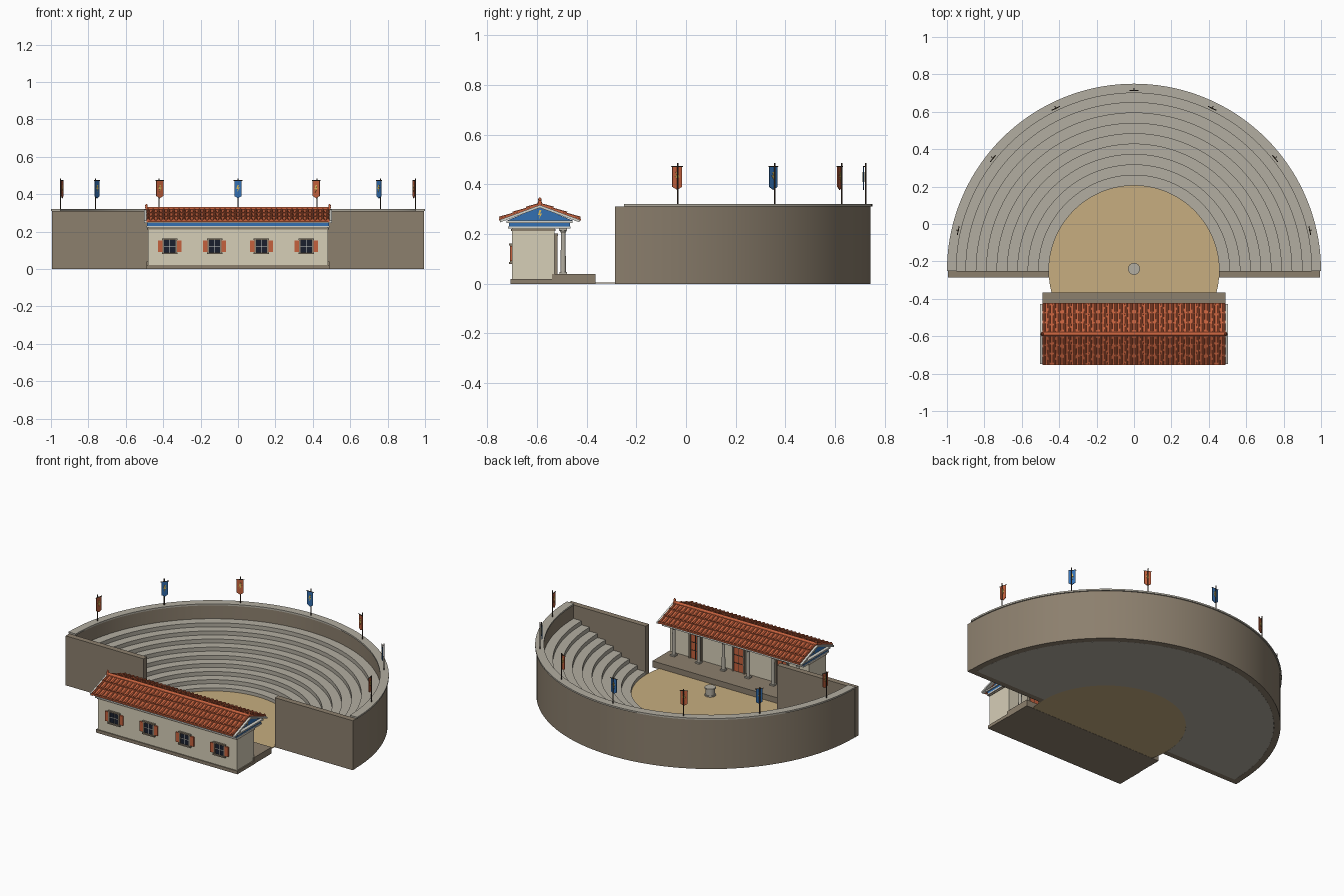
import bpy, bmesh, math
from mathutils import Matrix, Vector

if "Cube" in bpy.data.objects:
    bpy.data.objects.remove(bpy.data.objects["Cube"])

CY = -0.25      # centre of the seating arc
RY = -0.588     # ridge line of the stage building


def material(name, r, g, b):
    lin = [((c + 0.055) / 1.055) ** 2.4 for c in (r, g, b)] + [1]
    m = bpy.data.materials.new(name)
    m.use_nodes = True
    m.diffuse_color = lin
    m.node_tree.nodes["Principled BSDF"].inputs["Base Color"].default_value = lin
    return m


STONE = material("pale stone", 0.70, 0.68, 0.63)
BROWN = material("brown masonry", 0.55, 0.50, 0.43)
SAND = material("sand", 0.78, 0.68, 0.50)
CREAM = material("cream plaster", 0.84, 0.81, 0.72)
TILE = material("terracotta", 0.77, 0.38, 0.24)
BLUE = material("blue paint", 0.20, 0.44, 0.70)
GOLD = material("gold", 0.87, 0.74, 0.36)
WHITE = material("white trim", 0.83, 0.83, 0.80)
GLASS = material("dark glass", 0.10, 0.12, 0.18)
WOOD = material("dark wood", 0.27, 0.22, 0.18)


def finish(name, bm, mat, smooth=False):
    bmesh.ops.recalc_face_normals(bm, faces=bm.faces)
    me = bpy.data.meshes.new(name)
    bm.to_mesh(me)
    bm.free()
    me.materials.append(mat)
    ob = bpy.data.objects.new(name, me)
    bpy.context.collection.objects.link(ob)
    if smooth:
        bpy.ops.object.select_all(action="DESELECT")
        ob.select_set(True)
        bpy.context.view_layer.objects.active = ob
        bpy.ops.object.shade_smooth_by_angle(angle=math.radians(40))
    return ob


def box(bm, x0, x1, y0, y1, z0, z1):
    size = Matrix.Diagonal((x1 - x0, y1 - y0, z1 - z0, 1))
    mid = Matrix.Translation(((x0 + x1) / 2, (y0 + y1) / 2, (z0 + z1) / 2))
    bmesh.ops.create_cube(bm, size=1, matrix=mid @ size)


def rod(bm, a, b, r0, r1, seg=12):
    a, b = Vector(a), Vector(b)
    turn = (b - a).to_track_quat("Z", "Y").to_matrix().to_4x4()
    bmesh.ops.create_cone(bm, cap_ends=True, segments=seg, radius1=r0, radius2=r1,
                          depth=(b - a).length, matrix=Matrix.Translation((a + b) / 2) @ turn)


def prism(bm, pts, y0, y1, frame=Matrix()):
    """Outline in local x/z, extruded along local y."""
    ends = [[bm.verts.new(frame @ Vector((x, y, z))) for x, z in pts] for y in (y0, y1)]
    bm.faces.new(ends[0])
    bm.faces.new(ends[1][::-1])
    for i in range(len(pts)):
        j = (i + 1) % len(pts)
        bm.faces.new((ends[0][i], ends[1][i], ends[1][j], ends[0][j]))


def half_ring(name, profile, mat, seg=72):
    """Closed radius/height outline swept through a half circle."""
    bm = bmesh.new()
    rows = []
    for k in range(seg + 1):
        a = math.pi * k / seg
        rows.append([bm.verts.new((r * math.cos(a), CY + r * math.sin(a), z)) for r, z in profile])
    n = len(profile)
    for p, q in zip(rows, rows[1:]):
        for i in range(n):
            bm.faces.new((p[i], q[i], q[(i + 1) % n], p[(i + 1) % n]))
    bm.faces.new(rows[0])
    bm.faces.new(rows[-1][::-1])
    return finish(name, bm, mat, True)


def boxes(name, mat, dims):
    bm = bmesh.new()
    for d in dims:
        box(bm, *d)
    return finish(name, bm, mat)


# Seating: nine stepped rows
steps = [(0.455, 0)]
for i in range(9):
    r, z = 0.455 + 0.0555 * i, 0.025 * (i + 1)
    steps += [(r, z), (r + 0.0555, z)]
half_ring("seating_rows", steps + [(steps[-1][0], 0)], STONE)
half_ring("outer_wall", [(0.955, 0), (0.993, 0), (0.993, 0.31), (0.955, 0.31)], BROWN)
half_ring("wall_coping", [(0.95, 0.31), (1, 0.31), (1, 0.32), (0.95, 0.32)], STONE)
boxes("wing_walls", BROWN, [(-0.995, -0.455, -0.285, CY, 0, 0.31), (0.455, 0.995, -0.285, CY, 0, 0.31)])

# Round sand floor and altar
bm = bmesh.new()
rod(bm, (0, CY, 0.001), (0, CY, 0.005), 0.456, 0.456, 96)
finish("sand_floor", bm, SAND)
bm = bmesh.new()
rod(bm, (0, -0.24, 0.004), (0, -0.24, 0.012), 0.032, 0.032, 24)
rod(bm, (0, -0.24, 0.01), (0, -0.24, 0.048), 0.027, 0.027, 24)
rod(bm, (0, -0.24, 0.048), (0, -0.24, 0.056), 0.032, 0.032, 24)
finish("altar", bm, STONE, True)

# Stage building: platform, walls and entablature
boxes("stage_platform", BROWN, [(-0.488, 0.488, -0.54, -0.365, 0, 0.04)])
boxes("plinth", BROWN, [(-0.49, 0.49, -0.706, -0.53, 0, 0.02)])
boxes("house_walls", CREAM, [(-0.482, 0.482, -0.70, -0.53, 0.02, 0.226)])
boxes("wall_moulding", BROWN, [(-0.486, 0.486, -0.704, -0.526, 0.212, 0.22)])
boxes("architrave", WHITE, [(-0.49, 0.49, -0.716, -0.464, 0.222, 0.231)])
boxes("frieze", BLUE, [(-0.487, 0.487, -0.713, -0.467, 0.231, 0.245)])
boxes("cornice", WHITE, [(-0.495, 0.495, -0.722, -0.456, 0.245, 0.254)])

# Portico columns with bases and capitals
bm = bmesh.new()
for i in range(6):
    x, y = -0.43 + 0.172 * i, -0.494
    rod(bm, (x, y, 0.046), (x, y, 0.212), 0.011, 0.009, 16)
    rod(bm, (x, y, 0.205), (x, y, 0.215), 0.009, 0.015, 16)
    box(bm, x - 0.015, x + 0.015, y - 0.015, y + 0.015, 0.04, 0.048)
    box(bm, x - 0.016, x + 0.016, y - 0.016, y + 0.016, 0.215, 0.223)
finish("columns", bm, STONE, True)

# Stage doors
frames, leaves, rails = [], [], []
for x in (-0.3, 0, 0.3):
    frames += [(x + s * 0.038 - 0.005, x + s * 0.038 + 0.005, -0.532, -0.516, 0.04, 0.2) for s in (-1, 1)]
    frames.append((x - 0.046, x + 0.046, -0.532, -0.514, 0.192, 0.202))
    leaves.append((x - 0.034, x + 0.034, -0.532, -0.524, 0.04, 0.192))
    rails.append((x - 0.0015, x + 0.0015, -0.526, -0.522, 0.04, 0.192))
    rails += [(x - 0.033, x + 0.033, -0.526, -0.522, z, z + 0.004) for z in (0.09, 0.14)]
boxes("door_frames", BROWN, frames)
boxes("door_leaves", TILE, leaves)
boxes("door_rails", WOOD, rails)

# Street windows with shutters
frames, panes, bars, shutters = [], [], [], []
for x in (-0.365, -0.125, 0.125, 0.365):
    panes.append((x - 0.032, x + 0.032, -0.703, -0.698, 0.088, 0.155))
    frames += [(x - 0.042, x + 0.042, -0.712, -0.698, z, z + 0.008) for z in (0.08, 0.154)]
    for s in (-1, 1):
        frames.append((x + s * 0.034 - 0.004, x + s * 0.034 + 0.004, -0.709, -0.698, 0.086, 0.156))
        shutters.append((x + s * 0.05 - 0.012, x + s * 0.05 + 0.012, -0.708, -0.698, 0.092, 0.152))
    bars += [(x - 0.0015, x + 0.0015, -0.706, -0.7, 0.088, 0.155),
             (x - 0.031, x + 0.031, -0.706, -0.7, 0.12, 0.123)]
boxes("window_frames", BROWN, frames)
boxes("window_panes", GLASS, panes)
boxes("window_bars", WHITE, bars)
boxes("shutters", TILE, shutters)

# Gable roof; the gable frame turns local x to y and local y to -x
GABLE = Matrix.Translation((0, RY, 0)) @ Matrix.Rotation(math.pi / 2, 4, "Z")


def chevron(half, eave, ridge, thick):
    low = [(-half, eave), (0, ridge), (half, eave)]
    return low + [(x, z + thick) for x, z in reversed(low)]


bm = bmesh.new()
prism(bm, chevron(0.16, 0.251, 0.311, 0.010), -0.49, 0.49, GABLE)
finish("roof_slab", bm, TILE)
bm = bmesh.new()
for s in (-1, 1):
    prism(bm, chevron(0.16, 0.247, 0.306, 0.011), s * 0.482, s * 0.503, GABLE)
finish("raking_cornices", bm, WHITE)
bm = bmesh.new()
prism(bm, [(-0.135, 0.253), (0.135, 0.253), (0, 0.309)], -0.476, 0.476, GABLE)
finish("pediments", bm, BLUE)

# Three courses of barrel tiles on each slope
bm = bmesh.new()
for s in (-1, 1):
    for j in range(3):
        lo, hi = j / 3, (j + 1) / 3
        for i in range(36):
            x = -0.481 + 0.962 * i / 35
            rod(bm, (x, RY + s * 0.162 * (1 - lo), 0.262 + 0.06 * lo),
                (x, RY + s * 0.162 * (1 - hi), 0.259 + 0.06 * hi), 0.0085, 0.0065, 8)
        y = RY + s * 0.162 * (1 - lo)
        box(bm, -0.49, 0.49, y - 0.003, y + 0.003, 0.254 + 0.06 * lo, 0.263 + 0.06 * lo)
finish("roof_tiles", bm, TILE, True)
bm = bmesh.new()
rod(bm, (-0.495, RY, 0.322), (0.495, RY, 0.322), 0.010, 0.010, 12)
for x in (-0.49, 0.49):
    rod(bm, (x, RY, 0.325), (x, RY, 0.347), 0.009, 0.003, 10)
    bmesh.ops.create_uvsphere(bm, u_segments=10, v_segments=6, radius=0.007,
                              matrix=Matrix.Translation((x, RY, 0.339)))
finish("ridge_and_finials", bm, TILE, True)

# Bolt emblem outline, used on the pediments and banners
BOLT = [(0.35, 1), (-0.1, 1), (-0.45, -0.1), (0, -0.1), (-0.25, -1), (0.5, 0.25), (0.05, 0.25)]


def bolt(bm, z, size, y0, y1, frame):
    prism(bm, [(x * size, z + h * size) for x, h in BOLT], y0, y1, frame)


emblems = bmesh.new()
for s in (-1, 1):
    bolt(emblems, 0.278, 0.018, s * 0.475, s * 0.479, GABLE)

# Seven banners around the rim, hung on the inner side of their poles
poles = bmesh.new()
cloths = {0: bmesh.new(), 1: bmesh.new()}
CLOTH = [(-0.02, 0.472), (0.02, 0.472), (0.02, 0.39), (0, 0.378), (-0.02, 0.39)]
for i in range(7):
    a = math.pi * (i + 0.5) / 7
    F = (Matrix.Translation((0.974 * math.cos(a), CY + 0.974 * math.sin(a), 0))
         @ Matrix.Rotation(a - math.pi / 2, 4, "Z"))
    rod(poles, F @ Vector((0, 0, 0.318)), F @ Vector((0, 0, 0.485)), 0.003, 0.003, 8)
    rod(poles, F @ Vector((-0.024, -0.01, 0.472)), F @ Vector((0.024, -0.01, 0.472)), 0.0025, 0.0025, 8)
    rod(poles, F @ Vector((0, 0, 0.472)), F @ Vector((0, -0.012, 0.472)), 0.002, 0.002, 6)
    prism(cloths[i % 2], CLOTH, -0.012, -0.008, F)
    bolt(emblems, 0.43, 0.02, -0.0135, -0.0065, F)
finish("banner_poles", poles, WOOD)
finish("red_banners", cloths[0], TILE)
finish("blue_banners", cloths[1], BLUE)
finish("bolt_emblems", emblems, GOLD)
